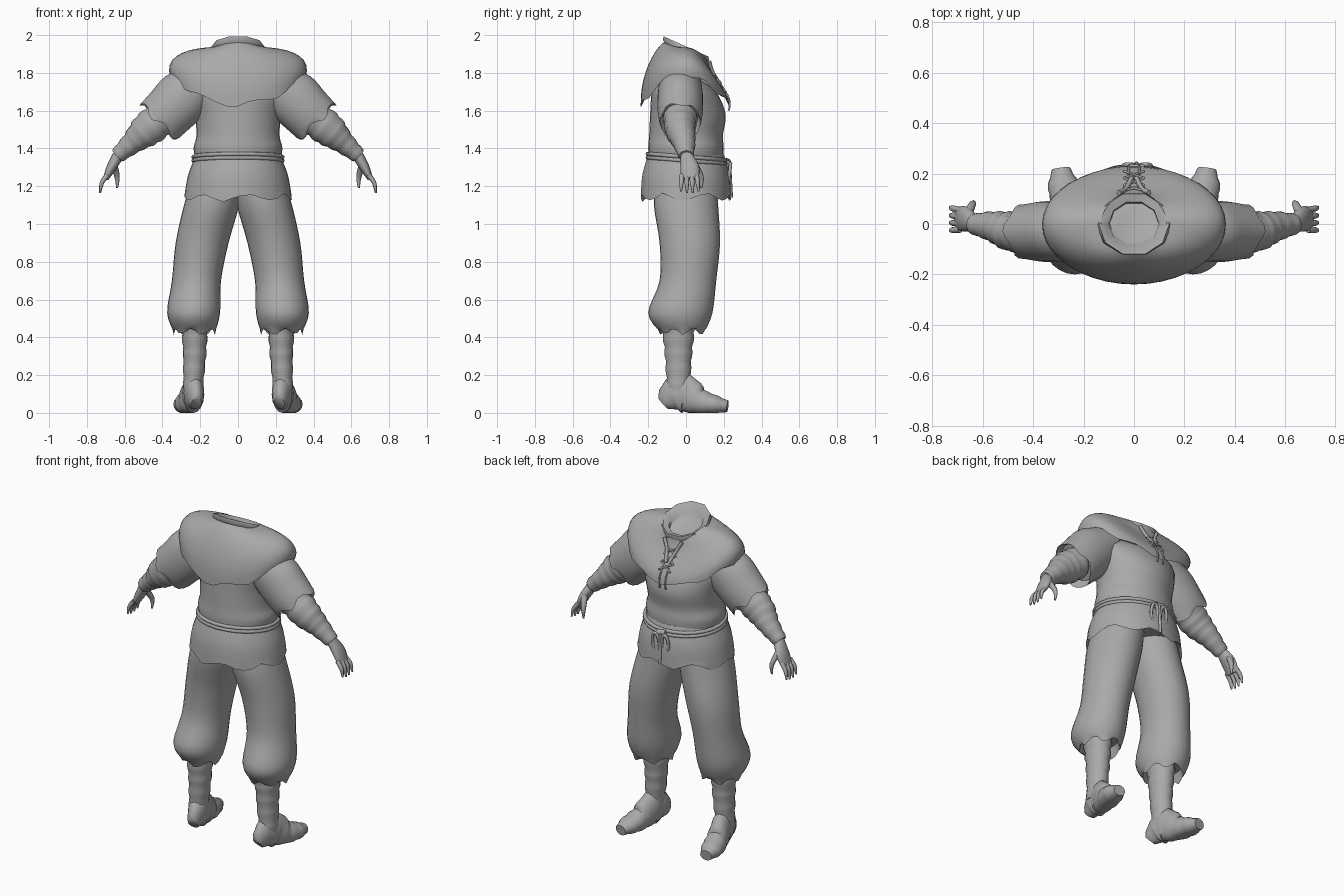
import bpy
import math
import random
from mathutils import Vector

random.seed(4)
cube = bpy.data.objects.get("Cube")
if cube:
    bpy.data.objects.remove(cube, do_unlink=True)

GREY = (0.4, 0.4, 0.4, 1)
DOWN = Vector((0, 0, -1))
UP = Vector((0, 0, 1))
FRONT = Vector((0, 1, 0))

cloth = bpy.data.materials.new("plain grey")
cloth.use_nodes = True
cloth.diffuse_color = GREY
cloth.node_tree.nodes["Principled BSDF"].inputs["Base Color"].default_value = GREY


def skin(name, rings, mirror=False, closed=False, open_top=False):
    """Join equal rings of points into one smooth surface."""
    count = len(rings[0])
    verts = [point for ring in rings for point in ring]
    faces = []
    for r in range(len(rings) if closed else len(rings) - 1):
        a = r * count
        b = (r + 1) % len(rings) * count
        for i in range(count):
            j = (i + 1) % count
            faces.append((a + i, b + i, b + j, a + j))
    if not closed:
        faces.append(tuple(reversed(range(len(verts) - count, len(verts)))))
        if not open_top:
            faces.append(tuple(range(count)))
    mesh = bpy.data.meshes.new(name)
    mesh.from_pydata(verts, [], faces)
    mesh.materials.append(cloth)
    for poly in mesh.polygons:
        poly.use_smooth = True
    mesh.set_sharp_from_angle(angle=math.radians(50))
    obj = bpy.data.objects.new(name, mesh)
    bpy.context.collection.objects.link(obj)
    if mirror:
        obj.modifiers.new("Mirror", "MIRROR").use_mirror_merge = False


def smooth(keys, steps):
    """Sample a flowing curve through the keys, radii included."""
    keys = [Vector(key) for key in keys]
    rows = []
    for i in range(len(keys) - 1):
        before, start = keys[max(i - 1, 0)], keys[i]
        end, after = keys[i + 1], keys[min(i + 2, len(keys) - 1)]
        leave, arrive = (end - before) / 2, (after - start) / 2
        for k in range(steps):
            t = k / steps
            ease = t * t * (3 - 2 * t)
            rows.append(start.lerp(end, ease) + leave * t * (1 - t) ** 2
                        - arrive * t * t * (1 - t))
    return rows + [keys[-1]]


def tear_hem(rings, direction, amount):
    """Make the last ring ragged, then tuck an inner ring back behind it."""
    middle = sum(rings[-1], Vector((0, 0, 0))) / len(rings[-1])
    inner = [point.lerp(middle, 0.15) - direction * 0.05 for point in rings[-1]]
    for i, point in enumerate(rings[-1]):
        point += direction * amount * (math.cos(1.3 * i) + random.uniform(-0.4, 0.4))
    rings.append(inner)


def tube(name, keys, steps=4, count=16, up=FRONT, axis=None, tear=0, wraps=False,
         mirror=False, closed=False):
    """Elliptical rings along a path; each key is a place and two radii."""
    rows = keys if closed else smooth(keys, steps)
    rings = []
    for k, row in enumerate(rows):
        place = Vector(row[:3])
        after = rows[(k + 1) % len(rows)] if closed else rows[min(k + 1, len(rows) - 1)]
        before = rows[k - 1] if closed else rows[max(k - 1, 0)]
        along = (axis or Vector(after[:3]) - Vector(before[:3])).normalized()
        u = along.cross(up).normalized()
        v = u.cross(along)
        swell = (0.96, 1.02, 1.04)[k % 3] if wraps else 1
        ring = []
        for i in range(count):
            angle = math.tau * i / count
            point = place + (u * row[3] * math.cos(angle) + v * row[4] * math.sin(angle)) * swell
            point.z = max(point.z, 0)
            ring.append(point)
        rings.append(ring)
    if tear:
        tear_hem(rings, axis.normalized(), tear)
    skin(name, rings, mirror, closed)


def cord(name, points, radius=0.007, **options):
    tube(name, [(*p, radius, radius) for p in points], count=8, **options)


def oval(x, y, z, rx, ry, rz, count=24):
    """Closed loop of points."""
    return [(x + rx * math.cos(a), y + ry * math.sin(a), z + rz * math.sin(a))
            for a in (math.tau * i / count for i in range(count))]


def front_depth(s):
    """Depth of the cape at the middle of the chest, from neck (0) to hem (1)."""
    return 0.12 + 0.11 * s * s * (3 - 2 * s)


def cape_ring(s, count=40):
    """One ring of the cape, from neck (0) to hem (1)."""
    wide = 0.13 + 0.235 * math.sin(1.8 * s)
    side = 1.935 - 0.155 * s * s
    back = 1.96 - 0.33 * s ** 1.3
    front = 1.86 - 0.23 * s
    ring = []
    for i in range(count):
        c, d = math.cos(math.tau * i / count), math.sin(math.tau * i / count)
        deep = front_depth(s) if d > 0 else 0.12 + 0.12 * math.sin(1.6 * s)
        edge = front if d > 0 else back
        ring.append(Vector((wide * c, deep * d, side + (edge - side) * d * d)))
    return ring


def on_chest(x, z):
    """A point lying on the front of the cape."""
    return (x, front_depth((1.86 - z) / 0.23) + 0.004, z)


# Tunic body and torn skirt
tube("tunic", [(0, -.03, 1.78, .2, .11), (0, -.01, 1.7, .26, .17), (0, .01, 1.58, .23, .2),
               (0, 0, 1.47, .22, .195), (0, 0, 1.4, .235, .2), (0, 0, 1.32, .22, .195)],
     count=32, axis=DOWN)
tube("tunic_skirt", [(0, 0, 1.37, .22, .2), (0, 0, 1.26, .264, .232), (0, 0, 1.14, .285, .24)],
     count=34, axis=DOWN, tear=.018)

# Shoulder cape and standing collar
cape = [cape_ring(k / 9) for k in range(10)]
tear_hem(cape, DOWN, .012)
skin("shoulder_cape", cape, open_top=True)
tube("collar", [(0, 0, 1.89, .13, .12), (0, 0, 1.92, .15, .14), (0, 0, 1.94, .14, .138),
                (0, 0, 1.92, .1, .1), (0, .01, 1.81, .09, .07)],
     steps=1, count=10, axis=Vector((0, .45, 1)))

# Neck placket edges and criss-cross laces
cord("placket_edge", [on_chest(.06, 1.86), on_chest(.03, 1.8), on_chest(.01, 1.74)],
     radius=.01, mirror=True)
for k in range(3):
    z = 1.8 - .04 * k
    cord("lace", [on_chest(x, z + x / 2) for x in (-.04, 0, .04)], radius=.005, mirror=True)
cord("lace_end", [on_chest(.02, z) for z in (1.72, 1.66, 1.6)], radius=.005, mirror=True)

# Rope belt with a bow in front
for z in (1.335, 1.355):
    cord("belt", oval(0, .005, z, .236, .208, -.016), radius=.011, up=UP, closed=True)
cord("belt_knot", [(-.02, .22, 1.33), (.04, .22, 1.32)], radius=.018)
for x in (-.02, .045):
    cord("belt_loop", oval(x, .23, 1.265, .022, .006, .055), radius=.009, closed=True)
cord("belt_tail", [(.01, .23, 1.32), (.01, .24, 1.14)], radius=.009)

# Wide sleeves
tube("sleeve", [(.18, -.03, 1.76, .11, .11), (.28, -.03, 1.68, .145, .12),
                (.36, -.03, 1.6, .14, .12), (.42, -.03, 1.54, .135, .11)],
     count=24, axis=Vector((1, 0, -1)), tear=.015, mirror=True)

# Bandaged forearms
tube("forearm_wrap", [(.39, -.03, 1.57, .09, .09), (.48, -.03, 1.5, .09, .08),
                      (.56, -.01, 1.43, .06, .06), (.64, 0, 1.36, .04, .04)],
     steps=6, wraps=True, mirror=True)

# Hands with four fingers and a thumb
tube("palm", [(.63, 0, 1.37, .03, .03), (.67, .02, 1.3, .026, .05), (.7, .02, 1.24, .015, .045)],
     mirror=True)
for i in range(4):
    y = .026 * i - .022
    tube("finger", [(.69, y, 1.26, .013, .013), (.72, y * 1.1, 1.22, .012, .012),
                    (.73, y * 1.2, 1.16 + .008 * abs(i - 1.5), .005, .005)],
         count=8, mirror=True)
tube("thumb", [(.66, .04, 1.32, .02, .02), (.64, .08, 1.25, .014, .014), (.64, .08, 1.19, .005, .005)],
     count=8, mirror=True)

# Baggy trousers gathered below the knee
tube("trouser_leg", [(.11, 0, 1.25, .13, .16), (.14, 0, 1.1, .146, .17), (.19, .02, .9, .14, .16),
                     (.22, .01, .7, .13, .15), (.235, -.03, .53, .14, .17),
                     (.23, -.02, .43, .11, .12)],
     count=28, axis=DOWN, tear=.014, mirror=True)

# Bandaged shins
tube("shin_wrap", [(.23, -.04, .48, .07, .09), (.23, -.04, .3, .06, .07), (.24, -.04, .1, .05, .06)],
     steps=8, wraps=True, mirror=True)

# Wrapped shoes, toes turned out
tube("shoe", [(.22, -.12, .05, .03, .04), (.23, -.07, .09, .05, .09), (.24, 0, .1, .055, .1),
              (.26, .07, .06, .06, .07), (.28, .15, .045, .062, .05), (.29, .22, .035, .035, .03)],
     up=UP, wraps=True, mirror=True)
